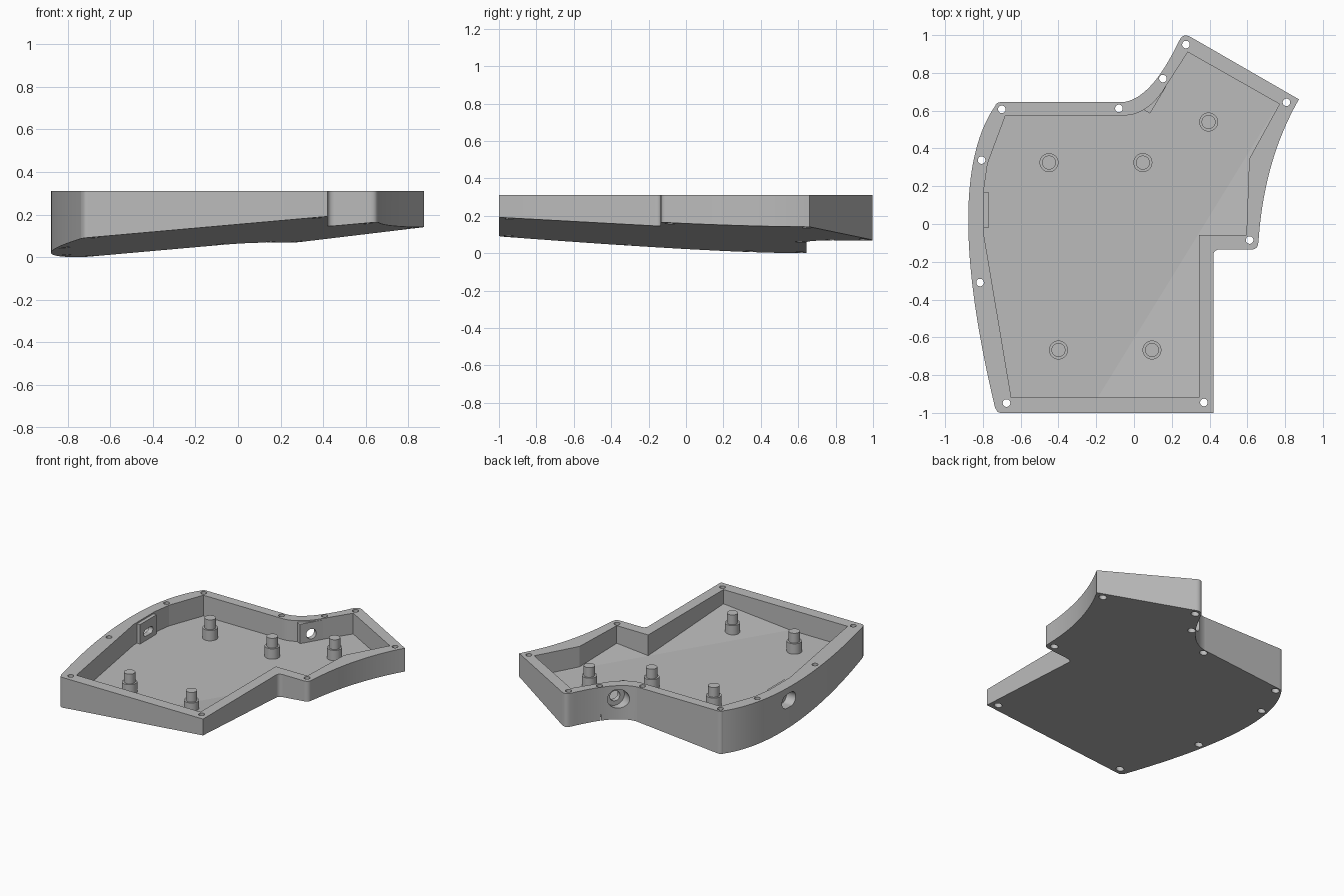
import bpy, bmesh, math
from mathutils import Matrix, Vector

if "Cube" in bpy.data.objects:
    bpy.data.objects.remove(bpy.data.objects["Cube"], do_unlink=True)

grey = bpy.data.materials.new("plain grey")
grey.use_nodes = True
grey.diffuse_color = (0.5, 0.5, 0.5, 1)
grey.node_tree.nodes["Principled BSDF"].inputs["Base Color"].default_value = (0.5, 0.5, 0.5, 1)

TOP, FLOOR, SKIN = 0.31, 0.16, 0.027


def underside(x, y):
    return 0.0885 * (x + 0.72) - 0.0545 * (y - 0.645) + 0.001


def arc(a, c, b, n=20):
    """Quadratic curve from a to b, pulled towards c."""
    a, b, c = Vector(a), Vector(b), Vector(c)
    return [tuple(a * (1 - t) ** 2 + c * 2 * t * (1 - t) + b * t * t)
            for t in (i / n for i in range(n + 1))]


def stadium(r, half=0.0, at=(0, 0), n=72):
    """Circle, or a slot when half is above zero."""
    pts = []
    for i in range(n):
        a = 2 * math.pi * (i + 0.5) / n
        shift = half if math.cos(a) > 0 else -half
        pts.append((at[0] + r * math.cos(a) + shift, at[1] + r * math.sin(a)))
    return pts


def prism(name, pts, low, high, matrix=None, clip=None):
    """Extrude an outline from low (a number or a slope) up to high."""
    bm = bmesh.new()
    base = [bm.verts.new((x, y, low(x, y) if callable(low) else low)) for x, y in pts]
    lid = [bm.verts.new((x, y, high)) for x, y in pts]
    bm.faces.new(base[::-1])
    bm.faces.new(lid)
    for i in range(len(pts)):
        j = (i + 1) % len(pts)
        bm.faces.new((base[i], base[j], lid[j], lid[i]))
    if clip is not None:
        cut = bmesh.ops.bisect_plane(bm, geom=bm.verts[:] + bm.edges[:] + bm.faces[:],
                                     plane_co=(0, 0, clip), plane_no=(0, 0, 1), clear_inner=True)
        rim = [e for e in cut["geom_cut"] if isinstance(e, bmesh.types.BMEdge)]
        bmesh.ops.edgeloop_fill(bm, edges=rim)
    bmesh.ops.recalc_face_normals(bm, faces=bm.faces[:])
    mesh = bpy.data.meshes.new(name)
    bm.to_mesh(mesh)
    bm.free()
    if matrix is not None:
        mesh.transform(matrix)
    mesh.materials.append(grey)
    obj = bpy.data.objects.new(name, mesh)
    bpy.context.collection.objects.link(obj)
    return obj


def combine(body, tool, operation):
    bpy.context.view_layer.objects.active = body
    mod = body.modifiers.new(operation, "BOOLEAN")
    mod.operation, mod.solver, mod.object = operation, "EXACT", tool
    bpy.ops.object.modifier_apply(modifier=mod.name)
    bpy.data.objects.remove(tool, do_unlink=True)


def smooth(obj):
    bpy.ops.object.select_all(action="DESELECT")
    obj.select_set(True)
    bpy.context.view_layer.objects.active = obj
    bpy.ops.object.shade_smooth_by_angle(angle=math.radians(5.5))


# Outer shell with a sloping underside
outer = (
    arc((-0.735, 0.625), (-1.02, 0.215), (-0.735, -0.975), 40)
    + arc((-0.73, -0.98), (-0.725, -1), (-0.70, -1))
    + [(0.42, -1)]
    + arc((0.42, -0.17), (0.42, -0.135), (0.455, -0.135))
    + arc((0.62, -0.135), (0.655, -0.135), (0.658, -0.10))
    + arc((0.66, -0.08), (0.69, 0.34), (0.873, 0.66), 30)
    + arc((0.30, 0.99), (0.265, 1.01), (0.245, 0.98))
    + arc((0.235, 0.963), (0.09, 0.66), (-0.06, 0.645), 30)
    + arc((-0.70, 0.645), (-0.728, 0.645), (-0.733, 0.629))
)
case = prism("case_shell", outer, underside, TOP)

# Cavity: level floor on one side, rising with the underside on the other
inner = [(-0.68, 0.575), (-0.775, 0.32), (-0.795, 0.18), (-0.795, -0.055), (-0.65, -0.918),
         (0.343, -0.918), (0.343, -0.058), (0.595, -0.058), (0.61, 0.345), (0.77, 0.635),
         (0.285, 0.91)] + arc((0.15, 0.70), (0.06, 0.575), (-0.05, 0.575), 16)
cavity = prism("cavity_cutter", inner, lambda x, y: underside(x, y) + SKIN, 0.5, clip=FLOOR)
combine(case, cavity, "DIFFERENCE")

# Thickened pads behind the two ports
pads = [
    [(-0.83, -0.02), (-0.77, -0.02), (-0.77, 0.17), (-0.83, 0.17)],
    [(0.04, 0.63), (0.05, 0.605), (0.085, 0.585), (0.17, 0.728), (0.13, 0.75)],
]
for pts in pads:
    combine(case, prism("port_pad", pts, 0.14, 0.30), "UNION")


# Ports: wide outer recess and narrow opening, local z pointing outwards
def port(centre, outward, recess, opening, depth):
    z = Vector(outward).normalized()
    x = Vector((0, 0, 1)).cross(z)
    frame = Matrix((x, z.cross(x), z)).transposed().to_4x4()
    frame.translation = centre
    combine(case, prism("recess_cutter", recess, depth, 0.25, frame), "DIFFERENCE")
    combine(case, prism("opening_cutter", opening, -0.03, 0.25, frame), "DIFFERENCE")


port((-0.77, 0.075, 0.215), (-1, 0, 0), stadium(0.05, 0.025), stadium(0.024, 0.028), 0.035)
port((0.127, 0.656, 0.215), (-0.86, 0.51, 0), stadium(0.068), stadium(0.036), 0.035)

# Screw holes through the rim with counterbores below
screws = [(0.275, 0.95), (0.153, 0.77), (0.807, 0.644), (0.612, -0.085), (0.37, -0.945),
          (-0.675, -0.948), (-0.815, -0.31), (-0.807, 0.338), (-0.70, 0.607), (-0.08, 0.612)]
for p in screws:
    combine(case, prism("screw_cutter", stadium(0.02, at=p), -0.1, 0.5), "DIFFERENCE")
    combine(case, prism("counterbore_cutter", stadium(0.026, at=p), -0.1,
                        underside(*p) + 0.04), "DIFFERENCE")
smooth(case)

# Stepped support posts
posts = [(-0.45, 0.325), (0.047, 0.325), (0.395, 0.54), (-0.40, -0.667), (0.095, -0.667)]
for p in posts:
    foot = max(FLOOR, underside(*p) + SKIN) - 0.012
    smooth(prism("post_base", stadium(0.05, at=p), foot, 0.235))
    smooth(prism("post_pin", stadium(0.037, at=p), 0.23, 0.305))
